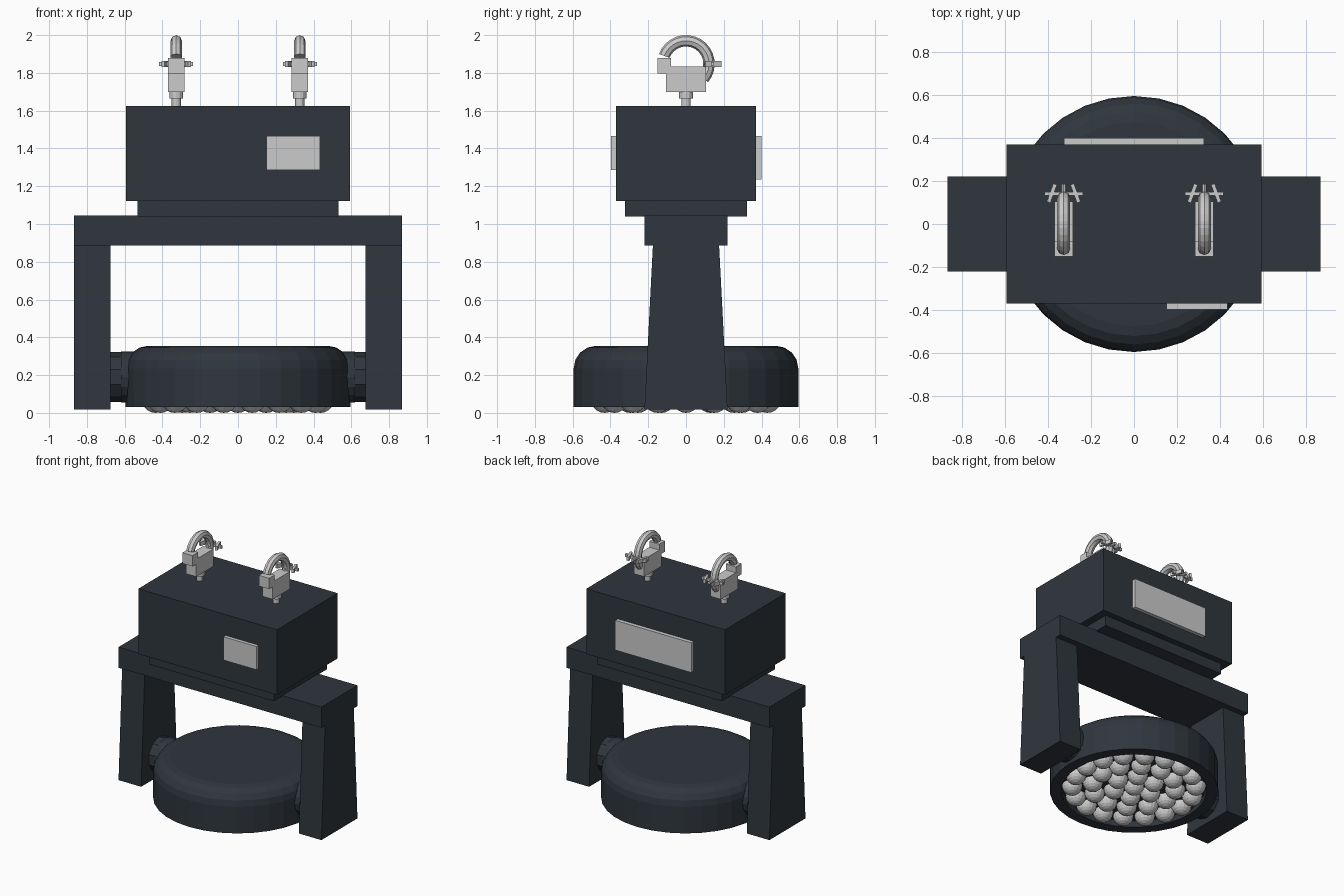
import bpy, bmesh, math
from mathutils import Matrix, Vector

if "Cube" in bpy.data.objects:
    bpy.data.objects.remove(bpy.data.objects["Cube"])


def material(name, colour):
    m = bpy.data.materials.new(name)
    m.diffuse_color = (*colour, 1)
    m.use_nodes = True
    m.node_tree.nodes["Principled BSDF"].inputs["Base Color"].default_value = m.diffuse_color
    return m


DARK = material("dark_housing", (0.028, 0.037, 0.047))
LENS = material("pale_lens", (0.75, 0.75, 0.75))


def finish(name, bm, mat=None):
    bmesh.ops.recalc_face_normals(bm, faces=bm.faces)
    me = bpy.data.meshes.new(name)
    bm.to_mesh(me)
    bm.free()
    ob = bpy.data.objects.new(name, me)
    bpy.context.collection.objects.link(ob)
    if mat:
        me.materials.append(mat)
    return ob


def box(name, x, y, z, mat=None, turn=0):
    """Box from (min, max) ranges, optionally turned about its own z axis."""
    bm = bmesh.new()
    size = [b - a for a, b in (x, y, z)]
    mid = Vector([(a + b) / 2 for a, b in (x, y, z)])
    bmesh.ops.create_cube(bm, size=1, matrix=Matrix.Translation(mid)
                          @ Matrix.Rotation(turn, 4, 'Z') @ Matrix.Diagonal((*size, 1)))
    return finish(name, bm, mat)


def prism(name, profile, x0, x1, mat=None):
    """Extrude a (y, z) profile along x."""
    bm = bmesh.new()
    f = bm.faces.new([bm.verts.new((x0, y, z)) for y, z in profile])
    r = bmesh.ops.extrude_face_region(bm, geom=[f])
    bmesh.ops.translate(bm, vec=(x1 - x0, 0, 0),
                        verts=[v for v in r["geom"] if isinstance(v, bmesh.types.BMVert)])
    return finish(name, bm, mat)


def rod(name, a, b, radius, sides, mat=None):
    a, b = Vector(a), Vector(b)
    d = b - a
    bm = bmesh.new()
    bmesh.ops.create_cone(bm, cap_ends=True, segments=sides, radius1=radius, radius2=radius,
                          depth=d.length, matrix=Matrix.Translation((a + b) / 2)
                          @ d.to_track_quat('Z', 'Y').to_matrix().to_4x4())
    return finish(name, bm, mat)


def lathe(name, profile, sides, mat):
    """Spin an (r, z) profile that starts and ends on the z axis."""
    bm = bmesh.new()
    vs = [bm.verts.new((r, 0, z)) for r, z in profile]
    es = [bm.edges.new(p) for p in zip(vs, vs[1:])]
    bmesh.ops.spin(bm, geom=vs + es, cent=(0, 0, 0), axis=(0, 0, 1),
                   angle=math.tau, steps=sides, use_duplicate=False)
    bmesh.ops.remove_doubles(bm, verts=bm.verts, dist=1e-4)
    return finish(name, bm, mat)


# Base housing, swivel plate and yoke bridge
box("base_housing", (-0.593, 0.593), (-0.37, 0.37), (1.122, 1.626), DARK)
box("swivel_plate", (-0.533, 0.533), (-0.323, 0.323), (1.04, 1.125), DARK)
box("yoke_bridge", (-0.867, 0.867), (-0.22, 0.22), (0.885, 1.045), DARK)

# Display in front, connector panel behind
box("display_panel", (0.152, 0.435), (-0.397, -0.365), (1.285, 1.465))
box("connector_panel", (-0.325, 0.325), (0.365, 0.4), (1.235, 1.465))

# Tapered yoke arms and tilt hubs
for side, s in (("left", -1), ("right", 1)):
    prism(side + "_yoke_arm", [(-0.22, 0.017), (0.22, 0.017), (0.175, 0.89), (-0.175, 0.89)],
          s * 0.674, s * 0.867, DARK)
    rod(side + "_tilt_hub", (s * 0.5, 0, 0.19), (s * 0.62, 0, 0.19), 0.136, 16, DARK)
    rod(side + "_hub_collar", (s * 0.61, 0, 0.19), (s * 0.69, 0, 0.19), 0.132, 10, DARK)

# Round lamp head with rounded top and recessed underside
fillet = [(0.475 + 0.12 * math.cos(a), 0.235 + 0.12 * math.sin(a))
          for a in (math.radians(22.5 * i) for i in range(5))]
lathe("lamp_head", [(0, 0.08), (0.515, 0.08), (0.515, 0.03), (0.595, 0.03)] + fillet
      + [(0, 0.355)], 32, DARK)

# Lenses in three rings round a centre one
bm = bmesh.new()
for count, radius in ((1, 0), (6, 0.15), (12, 0.295), (18, 0.437)):
    for i in range(count):
        a = math.tau * i / count
        bmesh.ops.create_uvsphere(bm, u_segments=16, v_segments=10, radius=0.073,
                                  matrix=Matrix.Translation((radius * math.cos(a),
                                                             radius * math.sin(a), 0.073)))
finish("lenses", bm, LENS)


def hook(name, x):
    """Curved clamp jaw: a tube swept along an arc in the yz plane."""
    bm = bmesh.new()
    rings = []
    for i in range(17):
        a = math.radians(160 - 200 * i / 16)
        c, s = math.cos(a), math.sin(a)
        ring = []
        for k in range(8):
            t = math.tau * k / 8
            r = 0.122 + 0.03 * math.cos(t)
            ring.append(bm.verts.new((x + 0.03 * math.sin(t), r * c, 1.848 + r * s)))
        rings.append(ring)
    for p, q in zip(rings, rings[1:]):
        for k in range(8):
            bm.faces.new((p[k], p[k - 1], q[k - 1], q[k]))
    bm.faces.new(rings[0])
    bm.faces.new(rings[-1])
    return finish(name, bm)


# Two hanging clamps
for side, x in (("left", -0.327), ("right", 0.327)):
    n = side + "_clamp_"
    rod(n + "stem", (x, 0, 1.62), (x, 0, 1.68), 0.024, 12)
    rod(n + "collar", (x, 0, 1.665), (x, 0, 1.705), 0.036, 12)
    prism(n + "body", [(-0.105, 1.7), (0.105, 1.7), (0.105, 1.835), (-0.08, 1.835),
                       (-0.08, 1.88), (-0.15, 1.88), (-0.15, 1.797), (-0.105, 1.797)],
          x - 0.043, x + 0.043)
    hook(n + "hook", x)
    rod(n + "screw", (x, 0.09, 1.847), (x, 0.187, 1.847), 0.012, 8)
    box(n + "wing_bar", (x - 0.09, x + 0.09), (0.133, 0.149), (1.836, 1.858))
    for s in (-1, 1):
        cx = x + s * 0.055
        box(n + "wing_tab", (cx - 0.009, cx + 0.009), (0.098, 0.188), (1.832, 1.862), None, s * 0.35)
